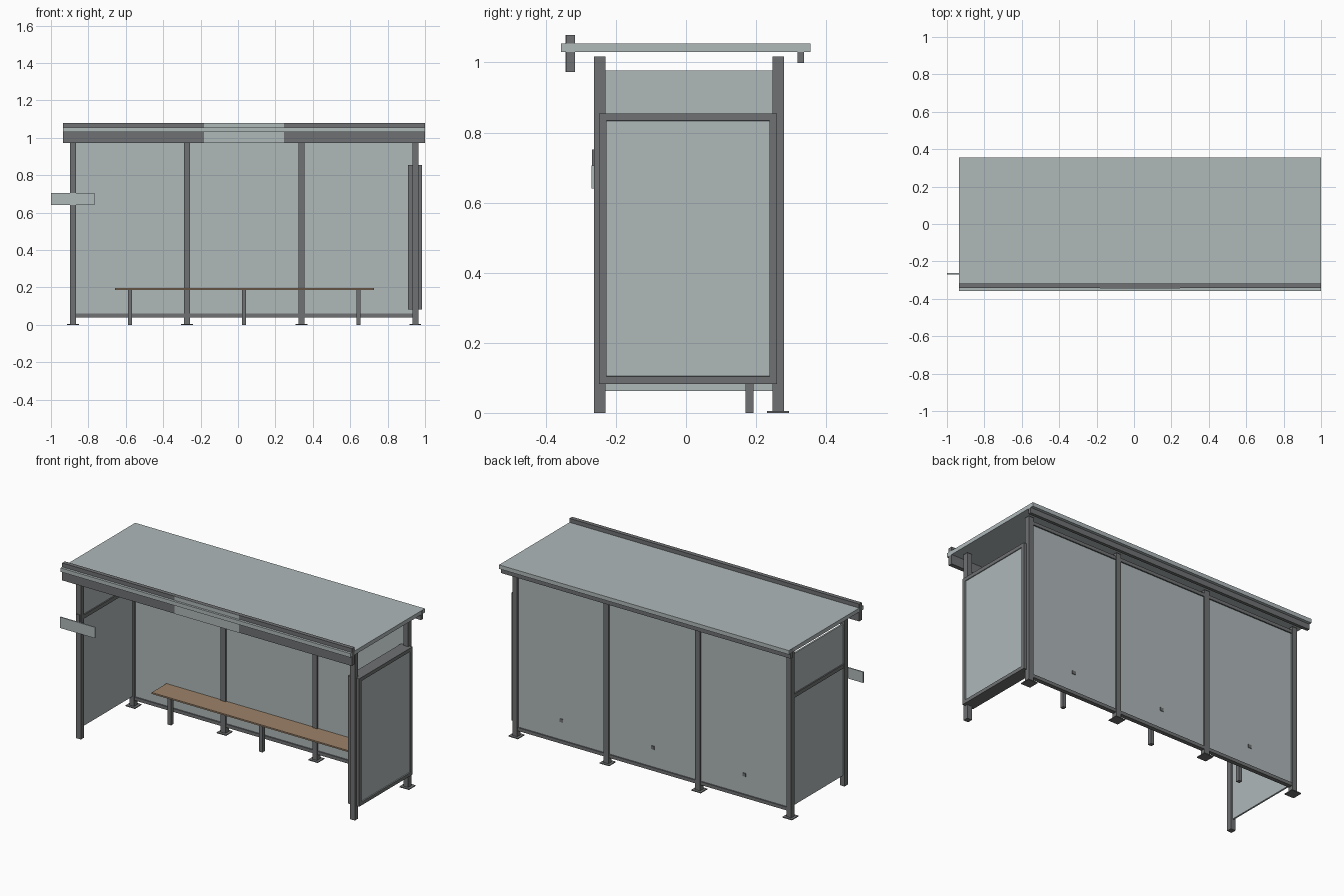
import bpy, bmesh

if "Cube" in bpy.data.objects:
    bpy.data.objects.remove(bpy.data.objects["Cube"])


def material(name, rgb):
    m = bpy.data.materials.new(name)
    m.diffuse_color = (*rgb, 1)
    m.use_nodes = True
    m.node_tree.nodes["Principled BSDF"].inputs["Base Color"].default_value = m.diffuse_color
    return m


METAL = material("dark grey metal", (0.16, 0.165, 0.17))
PANEL = material("pale grey panel", (0.43, 0.48, 0.485))
WOOD = material("brown wood", (0.33, 0.225, 0.14))


def box(name, x, y, z, mat):
    """Box from (min, max) ranges on each axis."""
    bm = bmesh.new()
    bmesh.ops.create_cube(bm, size=1)
    for v in bm.verts:
        v.co = [r[0] if c < 0 else r[1] for c, r in zip(v.co, (x, y, z))]
    me = bpy.data.meshes.new(name)
    bm.to_mesh(me)
    bm.free()
    me.materials.append(mat)
    ob = bpy.data.objects.new(name, me)
    bpy.context.collection.objects.link(ob)
    return ob


def around(c, w):
    return (c - w / 2, c + w / 2)


POSTS = [-0.882, -0.273, 0.339, 0.948]
W = 0.032
BACK, FRONT = 0.263, -0.246

# Back posts with foot plates
for i, x in enumerate(POSTS):
    box(f"back_post_{i}", around(x, W), around(BACK, W), (0, 1.017), METAL)
    box(f"foot_plate_{i}", around(x, 0.063), around(BACK, 0.063), (0, 0.005), METAL)

# Front posts
for side, x in (("left", POSTS[0]), ("right", POSTS[3])):
    box(f"front_post_{side}", around(x, W), around(FRONT, W), (0, 1.017), METAL)

# Back wall bays: panel, rails, bench leg and bracket arm
for i, (a, b) in enumerate(zip(POSTS, POSTS[1:])):
    span = (a + W / 2, b - W / 2)
    mid = (a + b) / 2
    box(f"back_panel_{i}", span, around(BACK, 0.01), (0.06, 0.977), PANEL)
    box(f"bottom_rail_{i}", span, around(BACK, 0.025), (0.04, 0.06), METAL)
    box(f"top_rail_{i}", span, around(BACK, 0.025), (0.977, 0.997), METAL)
    box(f"bench_leg_{i}", around(mid, 0.022), (0.17, 0.193), (0, 0.187), METAL)
    box(f"bench_arm_{i}", around(mid, 0.022), (0.193, 0.272), (0.167, 0.187), METAL)

# Bench seat
box("bench_seat", (-0.657, 0.727), (0.115, 0.256), (0.187, 0.196), WOOD)

# Left side wall: two panels split by a rail
inner = (FRONT + W / 2, BACK - W / 2)
box("side_panel_lower", around(POSTS[0], 0.01), inner, (0.063, 0.715), PANEL)
box("side_rail", around(POSTS[0], 0.025), inner, (0.715, 0.738), METAL)
box("side_panel_upper", around(POSTS[0], 0.01), inner, (0.738, 0.977), PANEL)

# Right side display case: recessed pale faces in a dark frame
case = box("display_case", (0.909, 0.983), (-0.248, 0.26), (0.083, 0.855), METAL)
case.data.materials.append(PANEL)
bm = bmesh.new()
bm.from_mesh(case.data)
bm.normal_update()
for f in [f for f in bm.faces if abs(f.normal.x) > 0.9]:
    bmesh.ops.inset_region(bm, faces=[f], thickness=0.03)
    f.material_index = 1
    bmesh.ops.inset_region(bm, faces=[f], thickness=0.0005, depth=-0.005)
bm.to_mesh(case.data)
bm.free()

# Roof slab, front fascia with pale centre plates, rear gutter
ROOF_X = (-0.935, 1.0)
box("roof", ROOF_X, (-0.357, 0.355), (1.03, 1.054), PANEL)
box("front_fascia", ROOF_X, (-0.342, -0.317), (0.973, 1.078), METAL)
for part, z in (("lower", (0.973, 1.03)), ("upper", (1.054, 1.078))):
    box(f"fascia_plate_{part}", (-0.182, 0.246), (-0.344, -0.341), z, PANEL)
box("rear_gutter", ROOF_X, (0.318, 0.337), (0.998, 1.053), METAL)

# Small flag sign on the left front post
box("sign_plate", (-1.0, -0.767), (-0.269, -0.262), (0.64, 0.706), PANEL)
box("sign_bracket", around(-0.882, 0.02), (-0.268, -0.261), (0.645, 0.752), METAL)
